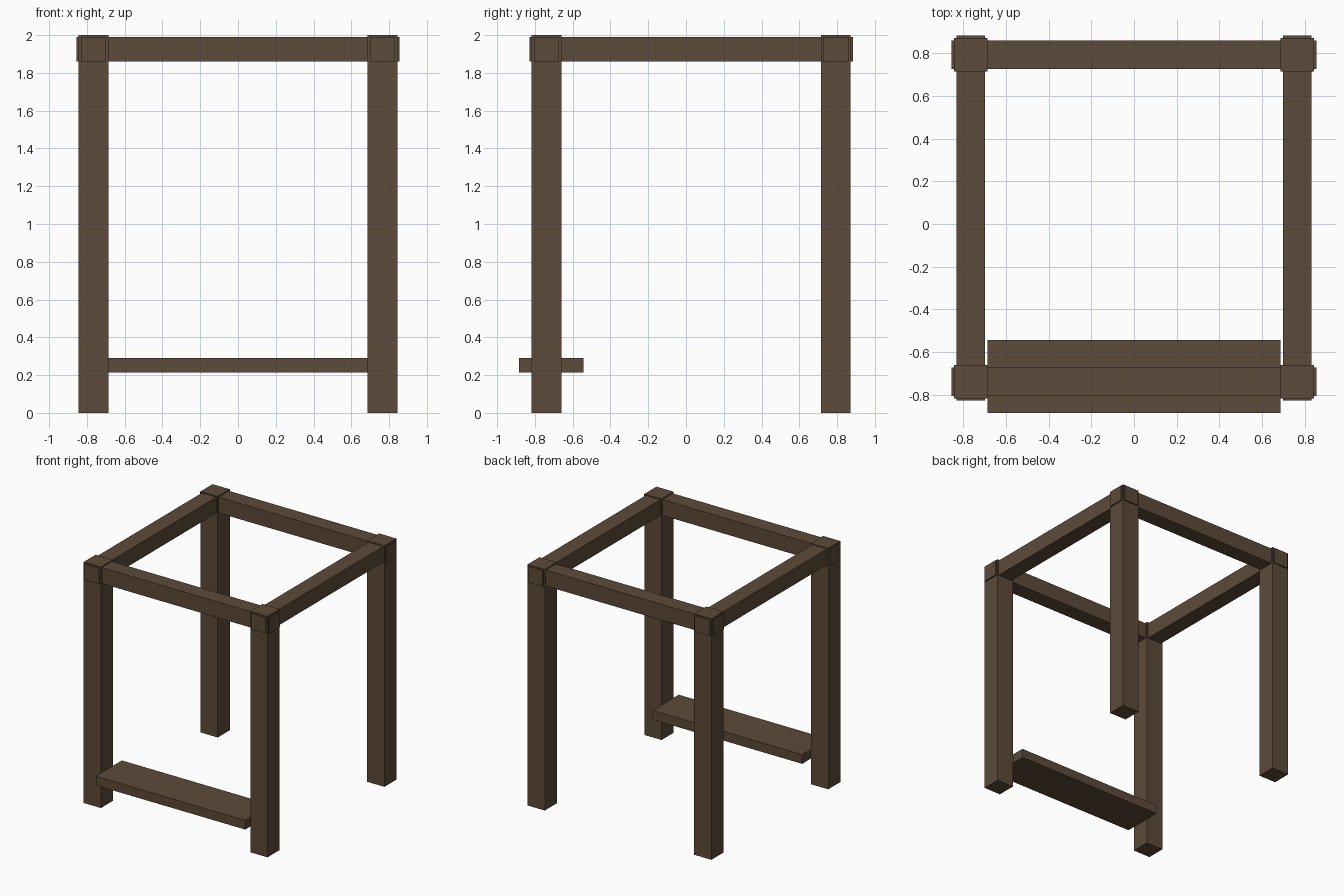
import bpy

if "Cube" in bpy.data.objects:
    bpy.data.objects.remove(bpy.data.objects["Cube"])

wood = bpy.data.materials.new("dark brown wood")
wood.diffuse_color = (0.107, 0.069, 0.041, 1)
wood.use_nodes = True
wood.node_tree.nodes["Principled BSDF"].inputs["Base Color"].default_value = wood.diffuse_color


def box(name, x0, x1, y0, y1, z0, z1):
    bpy.ops.mesh.primitive_cube_add(size=1, location=((x0 + x1) / 2, (y0 + y1) / 2, (z0 + z1) / 2))
    ob = bpy.context.object
    ob.name = name
    ob.scale = (x1 - x0, y1 - y0, z1 - z0)
    bpy.ops.object.transform_apply(location=False, rotation=False, scale=True)
    ob.data.materials.append(wood)
    return ob


POST, BEAM = 0.079, 0.067          # half widths
ROWS = {"front": -0.739, "back": 0.793}
SIDES = {"left": -0.765, "right": 0.765}
BEAM_Z = (1.859, 1.991)

# Corner posts
for row, y in ROWS.items():
    for side, x in SIDES.items():
        box(f"{row}_{side}_post", x - POST, x + POST, y - POST, y + POST, 0, 2)

# Top rails, their ends poking just past the posts
for row, y in ROWS.items():
    box(f"{row}_rail", -0.855, 0.855, y - BEAM, y + BEAM, *BEAM_Z)
for side, x in SIDES.items():
    box(f"{side}_rail", x - BEAM, x + BEAM, -0.828, 0.883, *BEAM_Z)

# Low bench plank between the front posts
box("bench_plank", -0.686, 0.686, -0.885, -0.543, 0.214, 0.290)
